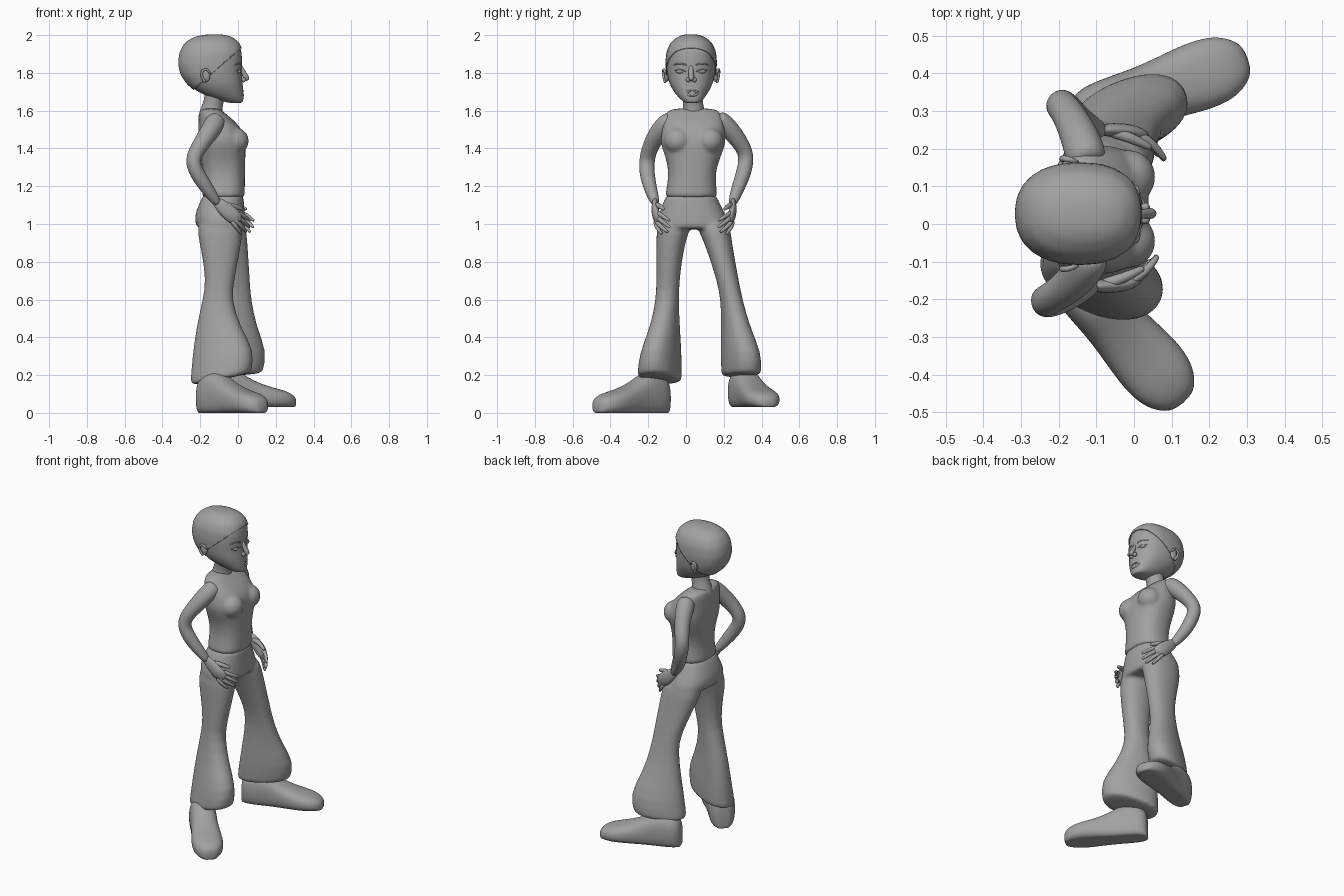
import bpy, bmesh, math
from mathutils import Vector

if "Cube" in bpy.data.objects:
    bpy.data.objects.remove(bpy.data.objects["Cube"], do_unlink=True)

grey = bpy.data.materials.new("plain grey")
grey.use_nodes = True
grey.diffuse_color = (0.36, 0.36, 0.36, 1)
grey.node_tree.nodes["Principled BSDF"].inputs["Base Color"].default_value = (0.36, 0.36, 0.36, 1)


def ring(c, u, v, a, b, n=20, e=2.0):
    """Superellipse of points about c in the plane of u and v."""
    pts = []
    for i in range(n):
        t = 2 * math.pi * i / n
        p = lambda w: math.copysign(abs(w) ** (2 / e), w)
        pts.append(Vector(c) + u * a * p(math.cos(t)) + v * b * p(math.sin(t)))
    return pts


def skin(bm, rings):
    """Join rings into a closed tube."""
    rows = [[bm.verts.new(p) for p in r] for r in rings]
    n = len(rows[0])
    for r, s in zip(rows, rows[1:]):
        for i in range(n):
            bm.faces.new((r[i], r[(i + 1) % n], s[(i + 1) % n], s[i]))
    bm.faces.new(rows[0][::-1])
    bm.faces.new(rows[-1])


def stack(bm, sections, e=2.2, rot=0.0, yaws=None, tilt=None):
    """Loft of level sections (z, x0, x1, y0, y1), optionally turned and tilted."""
    rings = []
    for k, (z, x0, x1, y0, y1) in enumerate(sections):
        r = math.radians(rot) * (yaws[k] if yaws else 1)
        A, B = ((x1 - x0) / 2) ** 2, ((y1 - y0) / 2) ** 2
        d = (A - B) / math.cos(2 * r)
        a, b = math.sqrt((A + B + d) / 2), math.sqrt(max((A + B - d) / 2, 1e-4))
        c = Vector(((x0 + x1) / 2, (y0 + y1) / 2, z))
        u, v = Vector((math.cos(r), math.sin(r), 0)), Vector((-math.sin(r), math.cos(r), 0))
        pts = ring(c, u, v, a, b, 24, e)
        if tilt:
            for p in pts:
                p.z += tilt[k] * (p.x - c.x)
        rings.append(pts)
    skin(bm, rings)


def tube(bm, path, n=12, flat=1.0, side=(0, 1, 0)):
    """Round limb through (x, y, z, radius); flat squashes it along side."""
    P = [Vector(p[:3]) for p in path]
    rings = []
    for i, p in enumerate(path):
        t = (P[min(i + 1, len(P) - 1)] - P[max(i - 1, 0)]).normalized()
        v = Vector(side)
        v = (v - t * v.dot(t)).normalized()
        u = v.cross(t)
        if i == 0:
            rings.append(ring(P[0] - t * p[3] * .4, u, v, p[3] * .6, p[3] * .6 * flat, n))
        rings.append(ring(P[i], u, v, p[3], p[3] * flat, n))
        if i == len(path) - 1:
            rings.append(ring(P[i] + t * p[3] * .7, u, v, p[3] * .6, p[3] * .6 * flat, n))
    skin(bm, rings)


def ball(bm, c, r, scale=(1, 1, 1)):
    vs = bmesh.ops.create_uvsphere(bm, u_segments=16, v_segments=10, radius=r)["verts"]
    for v in vs:
        v.co = Vector([v.co[i] * scale[i] + c[i] for i in range(3)])


def make(name, bm, sub=2, voxel=0, smooth=0):
    bmesh.ops.recalc_face_normals(bm, faces=bm.faces)
    me = bpy.data.meshes.new(name)
    bm.to_mesh(me)
    bm.free()
    me.materials.append(grey)
    me.shade_smooth()
    ob = bpy.data.objects.new(name, me)
    bpy.context.collection.objects.link(ob)
    if sub:
        m = ob.modifiers.new("Subdivision", "SUBSURF")
        m.levels = m.render_levels = sub
    if voxel:
        m = ob.modifiers.new("Fuse", "REMESH")
        m.mode, m.voxel_size, m.use_smooth_shade = "VOXEL", voxel, True
        m = ob.modifiers.new("Blend", "SMOOTH")
        m.factor, m.iterations = 0.5, smooth
    return ob


# Flared trousers: hips and two legs fused
bm = bmesh.new()
stack(bm, [(1.16, -.185, .03, -.105, .16), (1.14, -.19, .03, -.11, .165), (1.08, -.22, .035, -.135, .195),
           (1.02, -.233, .04, -.155, .225), (.985, -.22, .04, -.155, .233), (.97, -.2, .03, -.14, .21)], 2.4)
yaws, tilt = (0, 0, 0, 0, .3, .8, 1, 1, 1), (0, 0, 0, 0, 0, 0, .1, .2, .2)
stack(bm, [(1.04, -.21, .03, -.15, .05), (.95, -.217, .025, -.157, .01), (.85, -.193, .01, -.157, -.015),
           (.70, -.17, -.02, -.157, -.035), (.60, -.187, -.035, -.16, -.037), (.45, -.222, .015, -.19, -.033),
           (.31, -.242, .09, -.245, -.025), (.19, -.252, .07, -.255, -.025), (.175, -.252, .07, -.255, -.025)],
      2.2, -22, yaws, tilt)
stack(bm, [(1.04, -.21, .035, .03, .225), (.95, -.2, .047, .075, .238), (.85, -.165, .055, .115, .252),
           (.70, -.11, .063, .163, .28), (.60, -.1, .07, .183, .3), (.45, -.125, .10, .187, .34),
           (.31, -.155, .157, .185, .4), (.21, -.17, .13, .19, .395), (.195, -.17, .13, .19, .395)],
      2.2, 22, yaws, (0,) * 6 + (.05, .08, .08))
make("trousers", bm, 1, .01, 5)

# Sleeveless top with bust
bm = bmesh.new()
stack(bm, [(1.135, -.192, .037, -.113, .168), (1.15, -.192, .037, -.111, .166), (1.21, -.187, .037, -.1, .16),
           (1.28, -.187, .038, -.092, .157), (1.36, -.2, .04, -.11, .185), (1.43, -.21, .042, -.14, .215),
           (1.49, -.212, .032, -.13, .207), (1.55, -.21, -.02, -.12, .2), (1.59, -.205, -.075, -.11, .188),
           (1.615, -.195, -.095, -.075, .15)], 2.4)
for y in (-.045, .125):
    ball(bm, (-.015, y, 1.44), .075, (1, 1, .95))
make("sleeveless_top", bm, 1, .01, 5)

# Neck
bm = bmesh.new()
tube(bm, [(-.145, .04, 1.55, .075), (-.14, .04, 1.61, .056), (-.125, .035, 1.66, .052), (-.12, .03, 1.74, .06)], 16)
make("neck", bm)

# Arms and hands, the left one mirrored across the body
HAND = [(-.165, -.19, 1.19, .036), (-.115, -.165, 1.12, .027)]
PALM = [(-.115, -.165, 1.12, .028), (-.075, -.165, 1.085, .04), (-.035, -.16, 1.05, .044), (-.01, -.152, 1.03, .04)]
FINGERS = [[(-.01, -.152, 1.06, .014), (.03, -.13, 1.045, .013), (.06, -.09, 1.02, .009)],
           [(-.005, -.155, 1.04, .014), (.03, -.13, 1.015, .013), (.058, -.088, .985, .009)],
           [(-.015, -.158, 1.02, .014), (.018, -.14, .99, .013), (.042, -.1, .96, .009)],
           [(-.03, -.162, 1.01, .013), (-.005, -.155, .98, .012), (.015, -.13, .95, .008)],
           [(-.08, -.16, 1.1, .018), (-.03, -.145, 1.1, .016), (.02, -.12, 1.08, .011)]]
UPPER = {"right": [(-.115, -.085, 1.545, .058), (-.15, -.145, 1.49, .052), (-.205, -.19, 1.41, .044),
                   (-.245, -.208, 1.34, .042), (-.22, -.208, 1.27, .042)],
         "left": [(-.125, .175, 1.55, .058), (-.145, .235, 1.50, .052), (-.175, .295, 1.42, .044),
                  (-.2, .322, 1.36, .042), (-.18, .31, 1.28, .042)]}
for side, upper in UPPER.items():
    place = (lambda p: p) if side == "right" else (lambda p: (p[0] + .02, .085 - p[1], p[2], p[3]))
    bm = bmesh.new()
    tube(bm, upper + [place(p) for p in HAND], 14)
    make(side + "_arm", bm)
    bm = bmesh.new()
    tube(bm, [place(p) for p in PALM], 12, .5)
    for f in FINGERS:
        tube(bm, [place(p) for p in f], 8)
    make(side + "_hand", bm, 1)

# Shoes: stations (distance from heel centre, half width, top height)
STATIONS = [(-.08, .03, .13), (-.072, .05, .17), (-.045, .072, .2), (0, .08, .22), (.07, .08, .22), (.13, .08, .18),
            (.2, .087, .145), (.28, .095, .12), (.345, .088, .105), (.39, .062, .085), (.412, .03, .06)]
for side, heel, toe, base in (("right", (-.14, -.165), (.075, -.41), 0), ("left", (-.085, .3), (.22, .41), .03)):
    bm = bmesh.new()
    d = (Vector(toe) - Vector(heel)).normalized().to_3d()
    across = Vector((-d.y, d.x, 0))
    rings = []
    for s, w, h in STATIONS:
        c = Vector((heel[0], heel[1], 0)) + d * s
        low = base + .006
        top = h + base * .5
        pts = ring(c + Vector((0, 0, low + (top - low) * .42)), across, Vector((0, 0, 1)), w, (top - low) * .58, 20, 2.5)
        for p in pts:
            p.z = max(p.z, low - .006)
        rings.append(pts)
    skin(bm, rings)
    make(side + "_shoe", bm)

# Head, and a slightly larger hair cap cut along a slanted hairline
HEAD = [(1.64, -.045, .02, .005, .06), (1.648, -.075, .027, -.015, .083), (1.67, -.15, .031, -.04, .1),
        (1.70, -.215, .028, -.065, .12), (1.74, -.265, .027, -.088, .142), (1.79, -.3, .02, -.1, .154),
        (1.85, -.314, .023, -.105, .16), (1.91, -.305, .022, -.1, .155), (1.955, -.28, .006, -.08, .135),
        (1.985, -.235, -.03, -.045, .1), (1.999, -.17, -.08, -.01, .06)]
bm = bmesh.new()
stack(bm, HEAD, 2.3)
make("head", bm)
bm = bmesh.new()
stack(bm, HEAD, 2.3)
bmesh.ops.subdivide_edges(bm, edges=bm.edges, cuts=1, use_grid_fill=True, smooth=0)
bmesh.ops.bisect_plane(bm, geom=bm.verts[:] + bm.edges[:] + bm.faces[:], plane_co=(.02, .03, 1.935),
                       plane_no=(.15, 0, -.17), clear_outer=True)
hair = make("hair_cap", bm, 1)
m = hair.modifiers.new("Thickness", "SOLIDIFY")
m.thickness, m.offset = .005, 1

# Nose, mouth, eyes, brows and ears
bm = bmesh.new()
tube(bm, [(.012, .026, 1.835, .012), (.03, .027, 1.8, .014), (.046, .028, 1.77, .017)], 10)
for y in (.012, .044):
    ball(bm, (.03, y, 1.763), .013)
make("nose", bm, 1)
bm = bmesh.new()
for zc, zm in ((1.703, 1.709), (1.684, 1.672)):
    tube(bm, [(.014, -.006, 1.695, .005), (.026, .015, zc, .009), (.031, .033, zm, .01),
              (.026, .051, zc, .009), (.014, .07, 1.695, .005)], 8)
make("lips", bm, 1)
bm = bmesh.new()
for s in (-1, 1):
    Y = lambda d: .026 + s * d
    ball(bm, (.003, Y(.055), 1.808), .024, (.6, 1, .5))
    tube(bm, [(.016, Y(.028), 1.808, .004), (.015, Y(.055), 1.821, .005), (-.006, Y(.085), 1.812, .004)], 8)
    tube(bm, [(.018, Y(.025), 1.842, .005), (.011, Y(.055), 1.853, .006), (-.014, Y(.09), 1.843, .004)], 8)
make("eyes_and_brows", bm, 1)
for name, y, s in (("right_ear", -.103, -1), ("left_ear", .157, 1)):
    bm = bmesh.new()
    ball(bm, (-.17, y, 1.785), .03, (.8, .4, 1.1))
    rim = [(-.15, y + s * .006, 1.80, .007), (-.165, y + s * .014, 1.822, .008), (-.19, y + s * .018, 1.815, .009),
           (-.195, y + s * .016, 1.785, .008), (-.175, y + s * .008, 1.752, .009)]
    tube(bm, rim, 8)
    make(name, bm, 1)
